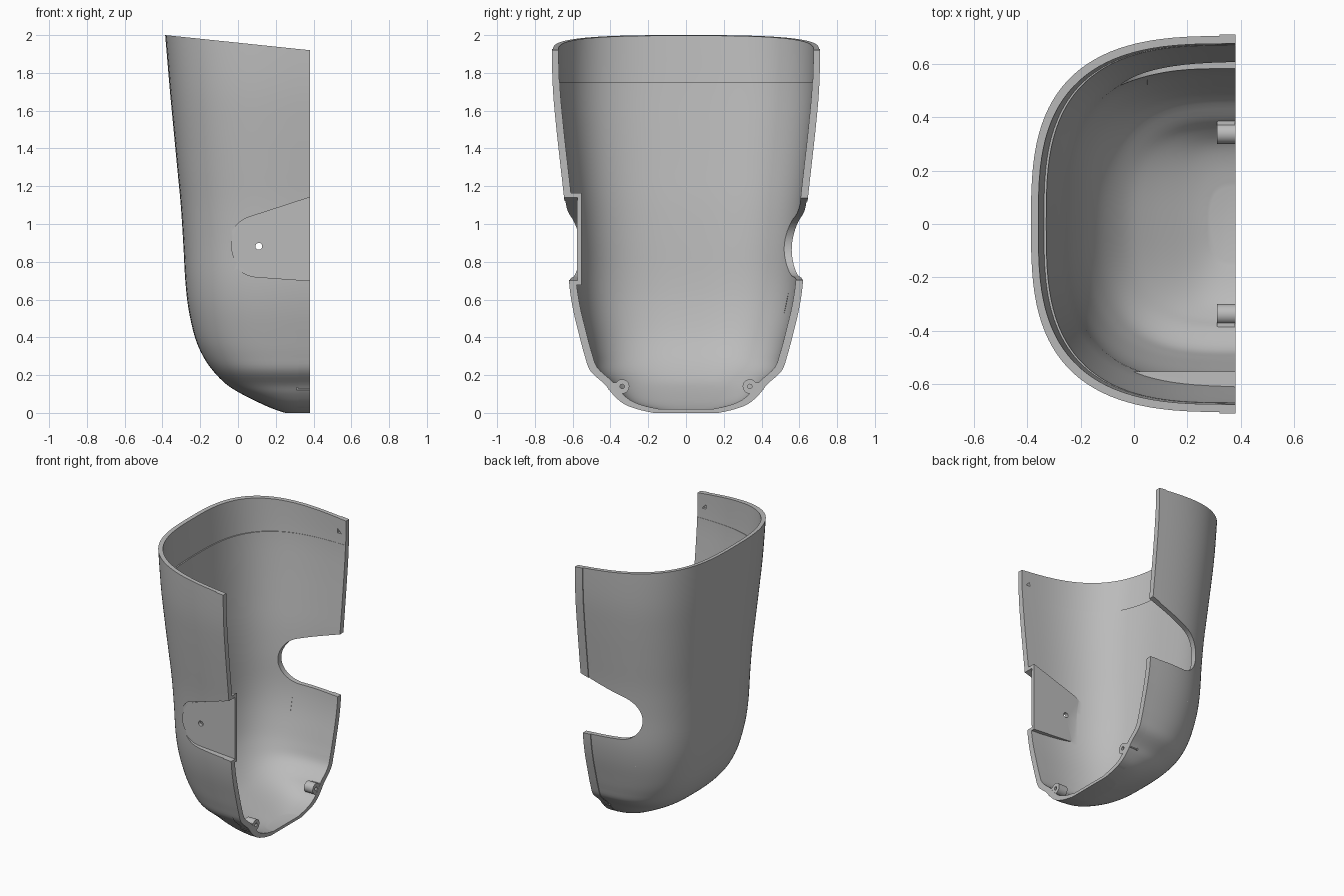
import bpy, bmesh
from math import sin, cos, pi, radians, copysign
from mathutils import Vector
from mathutils.geometry import interpolate_bezier

if "Cube" in bpy.data.objects:
    bpy.data.objects.remove(bpy.data.objects["Cube"], do_unlink=True)

CUT = 0.38      # plane of the open side

grey = bpy.data.materials.new("plain grey")
grey.use_nodes = True
grey.diffuse_color = (0.5, 0.5, 0.5, 1)
grey.node_tree.nodes["Principled BSDF"].inputs["Base Color"].default_value = (0.5, 0.5, 0.5, 1)

# height, leftmost x, half width at the open side
PROFILE = [Vector(p) for p in (
    (0, 0.25, 0.17), (0.02, 0.19, 0.26), (0.05, 0.12, 0.33), (0.1, 0.02, 0.385),
    (0.15, -0.06, 0.425), (0.22, -0.13, 0.5), (0.3, -0.185, 0.53), (0.4, -0.228, 0.557),
    (0.55, -0.262, 0.593), (0.7, -0.279, 0.614), (0.9, -0.29, 0.622), (1.1, -0.303, 0.636),
    (1.3, -0.322, 0.658), (1.5, -0.341, 0.68), (1.7, -0.36, 0.698), (1.9, -0.377, 0.704),
    (2.1, -0.394, 0.703))]


def finish(name, bm):
    bmesh.ops.recalc_face_normals(bm, faces=bm.faces[:])
    mesh = bpy.data.meshes.new(name)
    bm.to_mesh(mesh)
    bm.free()
    mesh.materials.append(grey)
    ob = bpy.data.objects.new(name, mesh)
    bpy.context.collection.objects.link(ob)
    return ob


def smooth_profile():
    rows = [PROFILE[0]]
    last = len(PROFILE) - 1
    for i in range(last):
        p, q = PROFILE[i], PROFILE[i + 1]
        before, after = PROFILE[max(i - 1, 0)], PROFILE[min(i + 2, last)]
        rows += interpolate_bezier(p, p + (q - before) / 6, q - (after - p) / 6, q, 5)[1:]
    return rows


def loft(name, inset_x, inset_y, lift, sides=112):
    """Closed body of rounded rings, one per profile row."""
    bm = bmesh.new()
    rings = []
    for z, left, width in smooth_profile():
        a, b = CUT - left - inset_x, width - inset_y
        ring = []
        for k in range(sides):
            t = 2 * pi * k / sides
            c, s = cos(t), sin(t)
            ring.append(bm.verts.new((CUT - a * copysign(abs(c) ** (2 / 3), c),
                                      b * copysign(abs(s) ** (2 / 3), s), z + lift)))
        rings.append(ring)
    for lo, hi in zip(rings, rings[1:]):
        for k in range(sides):
            n = (k + 1) % sides
            bm.faces.new((lo[k], lo[n], hi[n], hi[k]))
    bm.faces.new(rings[0])
    bm.faces.new(rings[-1])
    return finish(name, bm)


def prism(name, points, axis, lo, hi):
    """Outline in the plane across the axis (x or y), extruded from lo to hi."""
    bm = bmesh.new()
    ends = [[bm.verts.new((u, t, v) if axis == "y" else (t, u, v)) for u, v in points]
            for t in (lo, hi)]
    for end in ends:
        bm.faces.new(end)
    for k in range(len(points)):
        n = (k + 1) % len(points)
        bm.faces.new((ends[0][k], ends[0][n], ends[1][n], ends[1][k]))
    return finish(name, bm)


def rect(u0, u1, v0, v1):
    return [(u0, v0), (u1, v0), (u1, v1), (u0, v1)]


def circle(u, v, r, sides=28):
    return [(u + r * cos(2 * pi * k / sides), v + r * sin(2 * pi * k / sides))
            for k in range(sides)]


def slot(r, u=0.11, v=0.882, end=0.6):
    """Round-ended slot that widens towards the open side."""
    arc = [radians(108 + (266 - 108) * k / 28) for k in range(29)]
    pts = [(u + r * cos(t), v + r * sin(t)) for t in arc]
    top, bottom = pts[0], pts[-1]
    return pts + [(end, bottom[1] - 0.07 * (end - bottom[0])),
                  (end, top[1] + 0.325 * (end - top[0]))]


def boolean(target, tool, operation):
    mod = target.modifiers.new("cut", "BOOLEAN")
    mod.operation, mod.solver, mod.object = operation, "EXACT", tool
    bpy.context.view_layer.objects.active = target
    bpy.ops.object.modifier_apply(modifier=mod.name)
    bpy.data.objects.remove(tool, do_unlink=True)


def shade(ob, degrees=30):
    bpy.ops.object.select_all(action="DESELECT")
    ob.select_set(True)
    bpy.context.view_layer.objects.active = ob
    bpy.ops.object.shade_smooth_by_angle(angle=radians(degrees))


# Outer body with a slightly raised band beside the open edge
shell = loft("shell", 0, 0, 0)
band = loft("band", -0.004, -0.006, 0.002)
boolean(band, prism("band_box", rect(0.32, 0.6, 0.03, 3), "y", -2, 2), "INTERSECT")
boolean(shell, band, "UNION")

# Hollow, a little wider above the inner ledge, leaving the mount block solid
hollow = loft("hollow", 0.034, 0.031, 0.02)
upper = loft("upper_hollow", 0.025, 0.029, 0.024)
boolean(upper, prism("upper_box", rect(-2, 2, 1.75, 3), "y", -2, 2), "INTERSECT")
boolean(hollow, upper, "UNION")
boolean(hollow, prism("mount_block", slot(0.185), "y", -0.9, -0.553), "DIFFERENCE")
boolean(shell, hollow, "DIFFERENCE")

# Front recess with its mounting plate and screw hole, back open slot
boolean(shell, prism("recess", slot(0.163), "y", -1, -0.574), "DIFFERENCE")
boolean(shell, prism("plate", slot(0.146), "y", -0.577, -0.56), "UNION")
boolean(shell, prism("screw_hole", circle(0.11, 0.882, 0.018), "y", -1, -0.3), "DIFFERENCE")
boolean(shell, prism("back_slot", slot(0.16), "y", 0.3, 1), "DIFFERENCE")

# Small latch pits near the top of the open edge
for side in (-1, 1):
    lo, hi = sorted((side * 0.6, side * 0.69))
    boolean(shell, prism("pit", [(0.315, 1.82), (0.345, 1.82), (0.315, 1.85)], "y", lo, hi),
            "DIFFERENCE")

# Sloping rim and flat open side
slope = 0.08 / 0.765
boolean(shell, prism("trim", [(-1, -1), (CUT, -1), (CUT, 1.92), (-1, 1.92 + slope * (CUT + 1))],
                     "y", -2, 2), "INTERSECT")
shade(shell)

# Hinge lugs at the bottom: round eye, arm into the wall, pin hole
for side, label in ((-1, "front"), (1, "back")):
    lug = prism(label + "_lug", circle(side * 0.338, 0.14, 0.038), "x", 0.31, 0.379)
    lo, hi = sorted((side * 0.34, side * 0.41))
    boolean(lug, prism("arm", rect(lo, hi, 0.12, 0.16), "x", 0.311, 0.378), "UNION")
    boolean(lug, prism("pin_hole", circle(side * 0.338, 0.14, 0.012, 16), "x", 0.2, 0.5),
            "DIFFERENCE")
    shade(lug)

# Small wedge stop inside the back wall
prism("wedge_stop", [(0.545, 0.65), (0.52, 0.53), (0.55, 0.53)], "x", 0.01, 0.05)
